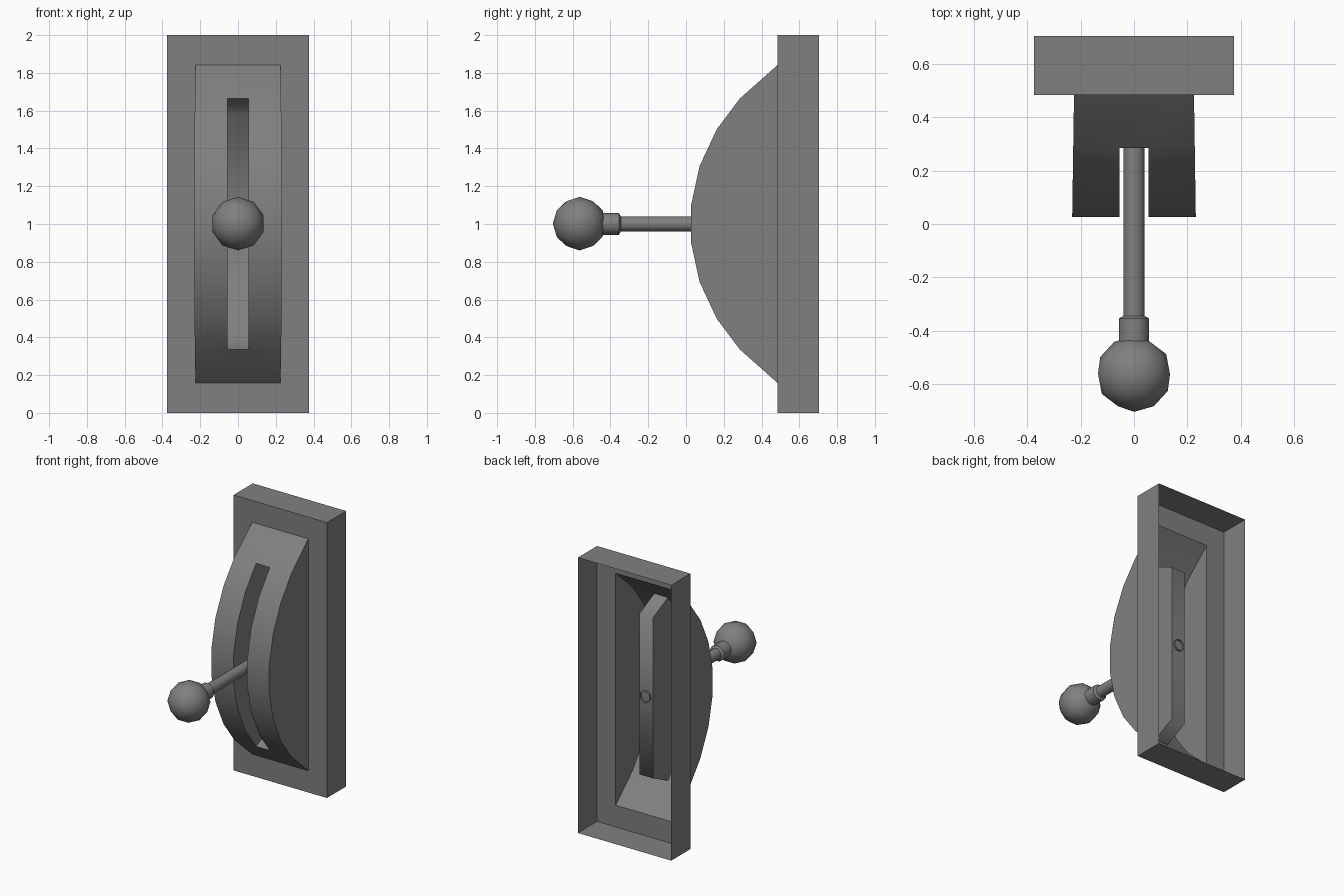
import bpy, bmesh, math
from mathutils import Matrix, Vector

cube = bpy.data.objects.get("Cube")
if cube:
    bpy.data.objects.remove(cube, do_unlink=True)

grey = bpy.data.materials.new("mid_grey")
grey.use_nodes = True
COLOUR = (0.216, 0.216, 0.216, 1)
grey.diffuse_color = COLOUR
grey.node_tree.nodes["Principled BSDF"].inputs["Base Color"].default_value = COLOUR

SHARP = math.radians(30)


def finish(name, bm, keep_soft=lambda e: False):
    """Shade smooth with sharp creases, then turn the bmesh into an object."""
    bm.normal_update()
    for f in bm.faces:
        f.smooth = True
    for e in bm.edges:
        e.smooth = e.calc_face_angle(0) < SHARP or keep_soft(e)
    mesh = bpy.data.meshes.new(name)
    bm.to_mesh(mesh)
    bm.free()
    mesh.materials.append(grey)
    obj = bpy.data.objects.new(name, mesh)
    bpy.context.collection.objects.link(obj)
    return obj


MID = 1.0            # height of the lever
PLATE_Y, BACK_Y = 0.485, 0.705

# Half of the dome's side outline as (y, height above the middle)
half = [(PLATE_Y, 0.842), (0.286, 0.665), (0.163, 0.502), (0.072, 0.307), (0.027, 0.1)]
outline = half + [(y, -h) for y, h in reversed(half)]
last = len(outline) - 1
SLOT = 0.055         # half width of the slot
FLOOR_Y, FLOOR_H = 0.457, 0.583


def dome_half_width(y):
    return 0.232 - 0.015 * (y - 0.027)


# Backplate: open-backed box whose front has a hole behind the dome
bm = bmesh.new()


def rectangle(w, h, y):
    return [bm.verts.new((sx * w, y, MID + sz * h))
            for sx, sz in ((-1, -1), (1, -1), (1, 1), (-1, 1))]


loops = [rectangle(dome_half_width(PLATE_Y), half[0][1], PLATE_Y),
         rectangle(0.375, 1, PLATE_Y), rectangle(0.375, 1, BACK_Y)]
for inner, outer in zip(loops, loops[1:]):
    for i in range(4):
        j = (i + 1) % 4
        bm.faces.new((inner[i], outer[i], outer[j], inner[j]))
finish("backplate", bm)

# Curved dome with a recessed slot
bm = bmesh.new()


def column(points, x_of):
    return [bm.verts.new((x_of(y), y, MID + h)) for y, h in points]


right = column(outline, lambda y: -dome_half_width(y))
left = column(outline, dome_half_width)
slot_r = column(outline[1:-1], lambda y: -SLOT)
slot_l = column(outline[1:-1], lambda y: SLOT)
floor = [(FLOOR_Y, FLOOR_H), (FLOOR_Y, -FLOOR_H)]
floor_r = column(floor, lambda y: -SLOT)
floor_l = column(floor, lambda y: SLOT)

for edge, rim in ((right, slot_r), (left, slot_l)):
    for i in range(len(rim) - 1):
        bm.faces.new((edge[i + 1], edge[i + 2], rim[i + 1], rim[i]))
    bm.faces.new(edge)
for e, n in ((0, 1), (last, last - 1)):
    s = 0 if e == 0 else -1
    bm.faces.new((right[e], right[n], slot_r[s], slot_l[s], left[n], left[e]))
# Slot walls, slanted ends and floor
for rim, base in ((slot_r, floor_r), (slot_l, floor_l)):
    bm.faces.new(rim + base[::-1])
for s in (0, -1):
    bm.faces.new((slot_r[s], slot_l[s], floor_l[s], floor_r[s]))
bm.faces.new((floor_r[0], floor_l[0], floor_l[1], floor_r[1]))
bmesh.ops.recalc_face_normals(bm, faces=bm.faces)
bm.normal_update()
front = min(bm.faces, key=lambda f: f.calc_center_median().y)
if front.normal.y > 0:
    bmesh.ops.reverse_faces(bm, faces=bm.faces)


def floor_crease(e):
    a, b = (v.co for v in e.verts)
    return abs(a.x - b.x) > SLOT and min(a.y, b.y) > FLOOR_Y - 0.01 and abs(a.x) < SLOT + 0.01


finish("slotted_dome", bm, floor_crease)

# Lever rod with a collar, turned around the y axis
bm = bmesh.new()
profile = [(0.47, 0.04), (-0.345, 0.04), (-0.355, 0.057), (-0.45, 0.057)]
SIDES = 16
rings = []
for y, r in profile:
    rings.append([bm.verts.new((r * math.cos(a), y, MID + r * math.sin(a)))
                  for a in (math.tau * k / SIDES for k in range(SIDES))])
for a, b in zip(rings, rings[1:]):
    for i in range(SIDES):
        j = (i + 1) % SIDES
        bm.faces.new((a[i], a[j], b[j], b[i]))
bmesh.ops.recalc_face_normals(bm, faces=bm.faces)
finish("lever_rod", bm)

# Faceted ball knob with its pole along the rod
bm = bmesh.new()
place = Matrix.Translation(Vector((0, -0.563, MID + 0.002))) @ Matrix.Rotation(math.pi / 2, 4, "X")
bmesh.ops.create_icosphere(bm, subdivisions=2, radius=0.142, matrix=place)
finish("ball_knob", bm)
